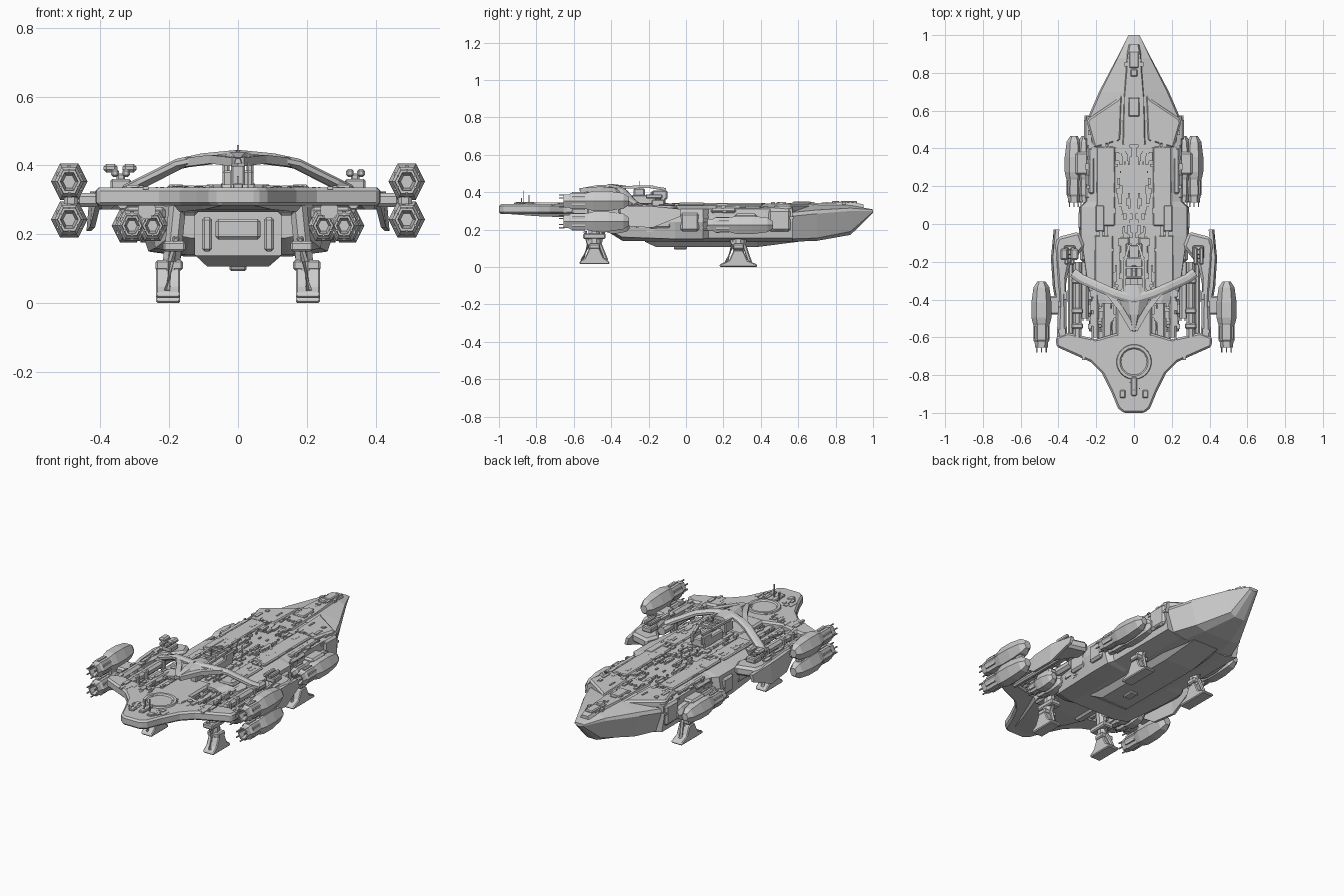
import bpy, bmesh, math, random
from mathutils import Vector, Matrix

if "Cube" in bpy.data.objects:
    bpy.data.objects.remove(bpy.data.objects["Cube"])

random.seed(4)


def finish(name, bm, mirror=False, bevel=0.0):
    bmesh.ops.recalc_face_normals(bm, faces=bm.faces)
    me = bpy.data.meshes.new(name)
    bm.to_mesh(me)
    bm.free()
    ob = bpy.data.objects.new(name, me)
    bpy.context.collection.objects.link(ob)
    if bevel:
        b = ob.modifiers.new("bevel", 'BEVEL')
        b.width, b.segments = bevel, 1
    if mirror:
        ob.modifiers.new("mirror", 'MIRROR')
    return ob


def add_skin(bm, rings):
    """Join a list of equal-sized point rings, capping both ends."""
    vs = [[bm.verts.new(p) for p in r] for r in rings]
    n = len(vs[0])
    for a, b in zip(vs, vs[1:]):
        for i in range(n):
            bm.faces.new((a[i], a[(i + 1) % n], b[(i + 1) % n], b[i]))
    bm.faces.new(vs[0])
    bm.faces.new(vs[-1])


def sym(pts):
    return pts + [(-x, *r) for x, *r in reversed(pts)]


def loft(name, secs, **kw):
    """Symmetric body from half sections (y, [(x, z)...])."""
    bm = bmesh.new()
    add_skin(bm, [[(x, y, z) for x, z in sym(h)] for y, h in secs])
    return finish(name, bm, **kw)


def prism(name, pts, a, b, axis='z', **kw):
    """Extrude an outline along z (xy points) or x (yz points)."""
    bm = bmesh.new()
    put = (lambda p, t: (p[0], p[1], t)) if axis == 'z' else (lambda p, t: (t, p[0], p[1]))
    add_skin(bm, [[put(p, t) for p in pts] for t in (a, b)])
    return finish(name, bm, **kw)


def add_box(bm, c, s):
    bmesh.ops.create_cube(bm, size=1, matrix=Matrix.Translation(c) @ Matrix.Diagonal((*s, 1)))


def boxes(name, items, **kw):
    bm = bmesh.new()
    for c, s in items:
        add_box(bm, c, s)
    return finish(name, bm, **kw)


def beam(name, pts, w, h, sides=4, **kw):
    """Sweep a section of width w, height h along a path."""
    pts = [Vector(p) for p in pts]
    rings = []
    for i, p in enumerate(pts):
        t = (pts[min(i + 1, len(pts) - 1)] - pts[max(i - 1, 0)]).normalized()
        side = t.cross(Vector((0, 0, 1)) if abs(t.z) < 0.95 else Vector((0, 1, 0))).normalized()
        up = side.cross(t)
        k = 1 / math.cos(math.pi / sides)
        ang = [math.tau * (j + 0.5) / sides for j in range(sides)]
        rings.append([p + side * math.cos(a) * w / 2 * k + up * math.sin(a) * h / 2 * k for a in ang])
    bm = bmesh.new()
    add_skin(bm, rings)
    return finish(name, bm, **kw)


# Main hull with an open bay in its front end
side = [(.20, .33), (.25, .31), (.255, .24), (.24, .155), (.15, .135)]
wide = [(.20, .33), (.28, .31), (.29, .24), (.26, .15), (.15, .135)]
hull = loft("main_hull", [
    (-.42, [(.14, .33), (.20, .31), (.20, .24), (.19, .20), (.14, .19)]),
    (-.34, [(.17, .33), (.24, .31), (.25, .24), (.24, .16), (.15, .14)]),
    (-.06, wide), (.09, wide), (.12, side), (.57, side)])
cutter = boxes("bay_cutter", [((0, -.39, .21), (.25, .22, .14))])
cutter.hide_render = True
mod = hull.modifiers.new("bay", 'BOOLEAN')
mod.object, mod.operation, mod.solver = cutter, 'DIFFERENCE', 'EXACT'
bpy.context.view_layer.objects.active = hull
bpy.ops.object.modifier_apply(modifier="bay")
bpy.data.objects.remove(cutter)
boxes("bay_machinery", [((0, -.32, .215), (.13, .1, .06)), ((.09, -.31, .2), (.03, .1, .1)),
                        ((-.09, -.31, .2), (.03, .1, .1))], bevel=.008)

# Pointed tail prow
loft("prow", [
    (.55, [(.06, .335), (.24, .29), (.25, .27), (.21, .15), (.12, .135)]),
    (.70, [(.055, .333), (.175, .305), (.185, .285), (.15, .155), (.09, .14)]),
    (.88, [(.04, .33), (.085, .315), (.09, .30), (.06, .19), (.03, .172)]),
    (1.0, [(.02, .308), (.03, .306), (.03, .30), (.025, .295), (.01, .29)])])
prism("prow_shoulder", [(.06, .70), (.09, .66), (.24, .56), (.25, .54), (.21, .40), (.07, .44)],
      .29, .336, mirror=True, bevel=.01)
loft("prow_spine", [(.42, [(.055, .34), (.065, .32)]), (.66, [(.05, .342), (.06, .32)]),
                    (.90, [(.03, .344), (.04, .32)]), (.95, [(.02, .335), (.03, .31)])])
boxes("prow_turret", [((0, .87, .343), (.05, .09, .018)), ((0, .80, .345), (.035, .04, .018)),
                      ((0, .62, .343), (.06, .1, .012))], bevel=.005)

# Belly tray
loft("belly_tray", [(-.22, [(.14, .15), (.12, .135)]), (-.16, [(.135, .15), (.09, .107)]),
                    (.38, [(.135, .15), (.09, .107)]), (.60, [(.11, .15), (.08, .135)])])
boxes("belly_pod", [((0, -.03, .102), (.05, .07, .018))], bevel=.006)

# Deck plates and hull side armour
boxes("deck_plates", [((.15, .2, .332), (.1, .42, .018)), ((.225, .28, .32), (.03, .24, .02)),
                      ((.18, .03, .335), (.05, .14, .018)), ((.16, -.2, .332), (.1, .28, .014)),
                      ((.05, -.17, .332), (.05, .2, .014))], mirror=True, bevel=.006)
boxes("side_armour", [((.25, .02, .24), (.09, .1, .1)), ((.25, .5, .25), (.03, .12, .12)),
                      ((.255, -.14, .25), (.06, .12, .09)), ((.24, .2, .30), (.04, .14, .03))],
      mirror=True, bevel=.012)
boxes("deck_hatches", [((x, .04 - r * .1, .335), (.018, .03, .014))
                       for x in (-.05, -.017, .017, .05) for r in (0, 1)])

# Front head with wide swept shoulders
head = sym([(.055, -1), (.085, -.975), (.12, -.89), (.17, -.79), (.23, -.73), (.41, -.65),
            (.415, -.60), (.35, -.575), (.2, -.61), (.1, -.58)])
prism("head_plate", head, .283, .336, bevel=.01)
loft("head_keel", [(-.97, [(.05, .30), (.04, .285)]), (-.8, [(.12, .30), (.10, .272)]),
                   (-.62, [(.2, .30), (.17, .265)]), (-.40, [(.12, .31), (.10, .27)])])
boxes("neck", [((0, -.5, .305), (.19, .24, .06)), ((.14, -.5, .285), (.05, .28, .06)),
               ((-.14, -.5, .285), (.05, .28, .06))], bevel=.01)

# Round landing pad on the head
bm = bmesh.new()
prof = [(.095, .33), (.09, .345), (.075, .345), (.068, .338)]
add_skin(bm, [[(r * math.cos(a), -.73 + r * math.sin(a), z)
               for a in [math.tau * i / 32 for i in range(32)]] for r, z in prof])
pad = finish("round_pad", bm)
bpy.context.view_layer.objects.active = pad
pad.select_set(True)
bpy.ops.object.shade_smooth_by_angle(angle=math.radians(25))
boxes("head_fittings", [((0, -.86, .340), (.03, .1, .016)), ((.06, -.9, .338), (.03, .04, .014)),
                        ((-.06, -.9, .338), (.03, .04, .014)), ((0, -.985, .315), (.09, .02, .03))], bevel=.004)
for x, y, top in ((.03, -.87, .41), (-.02, -.84, .385), (.0, -.88, .37), (0, -.25, .46)):
    beam("antenna", [(x, y, .33), (x, y, top)], .005, .005)

# Side booms, rails and hanging fins
prism("side_boom", [(.355, -.6), (.41, -.63), (.40, -.4), (.42, -.12), (.405, -.07), (.29, -.04),
                    (.26, -.12), (.34, -.22), (.36, -.32)], .272, .33, mirror=True, bevel=.014)
bm = bmesh.new()
add_skin(bm, [[(x, y, zt), (x + .02, y, zt), (x + .03, y, zb), (x + .015, y, zb)] for x, y, zt, zb in
              ((.385, -.42, .32, .28), (.40, -.33, .325, .22), (.41, -.18, .325, .21), (.395, -.03, .31, .27))])
finish("hanging_fin", bm, mirror=True)
for x, z, w, y0 in ((.3, .315, .045, -.6), (.265, .27, .05, -.5), (.205, .30, .04, -.6), (.335, .29, .03, -.6)):
    beam("inner_rail", [(x, y0, z), (x, -.2, z)], w, w, 8, mirror=True)
boxes("rail_clamps", [((.3, y, .315), (.06, .03, .055)) for y in (-.54, -.46, -.3)], mirror=True, bevel=.006)

# Raised arch over the deck: two arms, a forked centre and an open frame behind
beam("arch_arm", [(.32, -.26, .33), (.28, -.29, .35), (.17, -.34, .405), (.10, -.37, .42), (0, -.40, .43)],
     .05, .03, 8, mirror=True)
beam("arch_fork", [(.15, -.345, .408), (.07, -.45, .418), (.005, -.56, .41)], .03, .025, mirror=True)
loft("arch_crown", [(-.57, [(.005, .42), (.01, .405)]), (-.48, [(.02, .437), (.04, .41)]),
                    (-.38, [(.03, .442), (.09, .415)]), (-.32, [(.02, .435), (.05, .415)])])
beam("arch_frame", [(.05, -.36, .425), (.05, -.2, .43), (.025, -.11, .415)], .014, .014, mirror=True)
boxes("arch_frame_bars", [((0, y, .43), (.11, .012, .012)) for y in (-.28, -.23, -.18)])
boxes("arch_column", [((0, -.38, .375), (.04, .08, .09)), ((0, -.2, .36), (.09, .18, .05)),
                      ((.035, -.14, .385), (.02, .08, .05)), ((-.035, -.14, .385), (.02, .08, .05)),
                      ((0, -.25, .39), (.03, .06, .06))], bevel=.006)


def pod(name, x, y, z, r=1.0, length=1.0):
    """Six-sided engine pod: rounded rear shell, slim barrel, hollow nozzle."""
    prof = [(.18, .022), (.15, .042), (.07, .053), (-.01, .053), (-.04, .046), (-.05, .042), (-.13, .043),
            (-.14, .036), (-.17, .034), (-.17, .026), (-.11, .018)]
    bm = bmesh.new()
    ang = [math.tau * i / 6 for i in range(6)]
    add_skin(bm, [[(x + q * r * math.cos(a), y + t * length, z + q * r * 1.15 * math.sin(a)) for a in ang]
                  for t, q in prof])
    for a in ang:
        dx, dz = math.cos(a + .52), math.sin(a + .52)
        add_box(bm, (x + .036 * r * dx, y - .09 * length, z + .041 * r * dz), (.012, .07 * length, .012))
        add_box(bm, (x + .029 * r * dx, y - .18 * length, z + .033 * r * dz), (.006, .03, .006))
    finish(name, bm, mirror=True)


# Engine pods: stacked outer pairs, side-by-side rear pairs, inner nozzles
for z in (.353, .243):
    pod("outer_pod", .49, -.485, z)
for x in (.258, .318):
    pod("rear_pod", x, .285, .225, .92)
    pod("inner_nozzle", x - .01, -.40, .225, .85, .55)
boxes("pod_pylon", [((.43, -.43, .30), (.08, .1, .04)), ((.485, -.44, .298), (.04, .18, .04)),
                    ((.27, .32, .26), (.08, .12, .05)), ((.27, -.36, .26), (.12, .1, .04))],
      mirror=True, bevel=.01)

# Small deck turrets on the booms
boxes("turret", [((.34, -.15, .345), (.06, .07, .03)), ((.34, -.15, .362), (.025, .03, .03)),
                 ((.325, -.17, .378), (.022, .09, .022)), ((.357, -.17, .378), (.022, .09, .022))],
      mirror=True, bevel=.005)
boxes("tall_turret_head", [((-.315, -.16, .392), (.04, .06, .025)), ((-.37, -.16, .392), (.04, .06, .025))],
      bevel=.008)

# Landing legs with splayed feet and pistons
for name, y, z0, w in (("front_leg", -.49, .015, .08), ("rear_leg", .28, 0, .10)):
    prism(name + "_foot", [(y - w, z0), (y + w, z0), (y + w, z0 + .014), (y + .05, z0 + .035), (y + .025, z0 + .09),
                           (y - .025, z0 + .09), (y - .05, z0 + .035), (y - w, z0 + .014)],
          .168, .238, 'x', mirror=True, bevel=.005)
    beam(name + "_post", [(.2, y, z0 + .05), (.185, y, .19), (.175, y, .29)], .05, .06, 8, mirror=True)
    for s in (-1, 1):
        beam(name + "_piston", [(.205, y + s * .065, z0 + .02), (.195, y + s * .03, .12), (.18, y + s * .05, .19)],
             .018, .018, 6, mirror=True)
    boxes(name + "_joint", [((.2, y, .11), (.08, .06, .03)), ((.185, y, .165), (.065, .12, .03))],
          mirror=True, bevel=.006)

# Scattered low surface machinery: (x0, x1, y0, y1, z, count) zones on top, then on the sides
bm = bmesh.new()
for x0, x1, y0, y1, z, n in ((.02, .19, -.35, .42, .334, 110), (.2, .25, .12, .5, .322, 20), (.1, .2, .3, .55, .334, 14),
                             (.06, .3, -.70, -.63, .334, 16), (.36, .40, -.6, -.1, .328, 16), (.1, .24, -.58, -.35, .315, 24),
                             (.0, .05, .45, .9, .34, 18), (.03, .12, -.93, -.82, .334, 8)):
    for _ in range(n):
        add_box(bm, (random.uniform(x0, x1), random.uniform(y0, y1), z),
                (random.uniform(.006, .022), random.uniform(.01, .06), random.uniform(.006, .017)))
for _ in range(45):
    add_box(bm, (.25, random.uniform(-.3, .55), random.uniform(.19, .3)),
            (random.uniform(.01, .025), random.uniform(.015, .07), random.uniform(.008, .025)))
finish("surface_machinery", bm, mirror=True)
